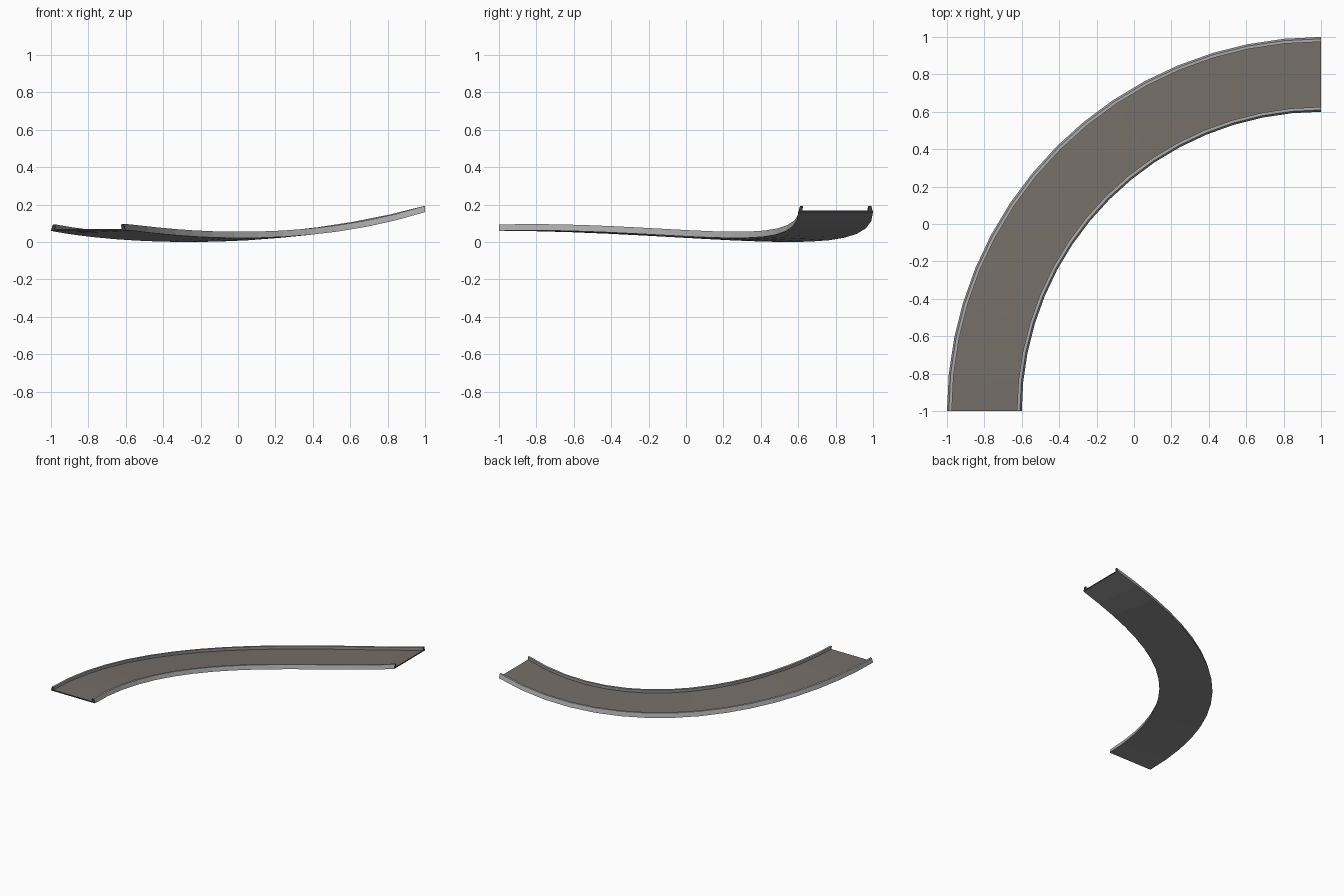
import bpy, bmesh, math

if "Cube" in bpy.data.objects:
    bpy.data.objects.remove(bpy.data.objects["Cube"])

SEGMENTS = 16
CENTRE = (1.0, -1.0)


def material(name, colour):
    m = bpy.data.materials.new(name)
    m.diffuse_color = (*colour, 1)
    m.use_nodes = True
    m.node_tree.nodes["Principled BSDF"].inputs["Base Color"].default_value = m.diffuse_color
    return m


light = material("light grey rail", (0.40, 0.40, 0.40))
dark = material("dark end", (0.04, 0.04, 0.04))
road = material("warm grey road", (0.178, 0.157, 0.138))
under = material("mid grey underside", (0.28, 0.28, 0.28))


def track_point(i, r, h):
    """Quarter turn with a dip and a gentle outward bank in the middle."""
    t = i / SEGMENTS
    a = t * math.pi / 2
    z = 0.06 - 0.561 * t**2 + 0.661 * t**3
    z += 0.022 * math.sin(math.pi * t) * (2.0 - r) / 0.4
    return (CENTRE[0] - r * math.cos(a), CENTRE[1] + r * math.sin(a), z + h)


def sweep(name, profile, side_mats, mats):
    """Sweep a closed (radius, height) profile along the turn."""
    bm = bmesh.new()
    rings = [[bm.verts.new(track_point(i, r, h)) for r, h in profile]
             for i in range(SEGMENTS + 1)]
    n = len(profile)
    for a, b in zip(rings, rings[1:]):
        for k in range(n):
            f = bm.faces.new((a[k], a[(k + 1) % n], b[(k + 1) % n], b[k]))
            f.material_index = side_mats[k]
    for ring in (rings[0], rings[-1]):
        bm.faces.new(ring).material_index = 1
    bmesh.ops.recalc_face_normals(bm, faces=bm.faces)
    me = bpy.data.meshes.new(name)
    bm.to_mesh(me)
    bm.free()
    for m in mats:
        me.materials.append(m)
    bpy.context.collection.objects.link(bpy.data.objects.new(name, me))


# Track slab and rails share one cross-section: underside, outer rail, road, inner rail
section = [(1.60, 0), (2.0, 0), (1.99, 0.034), (1.974, 0.034), (1.978, 0.009),
           (1.622, 0.009), (1.626, 0.034), (1.61, 0.034)]
sweep("curved_track", section, [3, 0, 0, 0, 2, 0, 0, 0], [light, dark, road, under])
